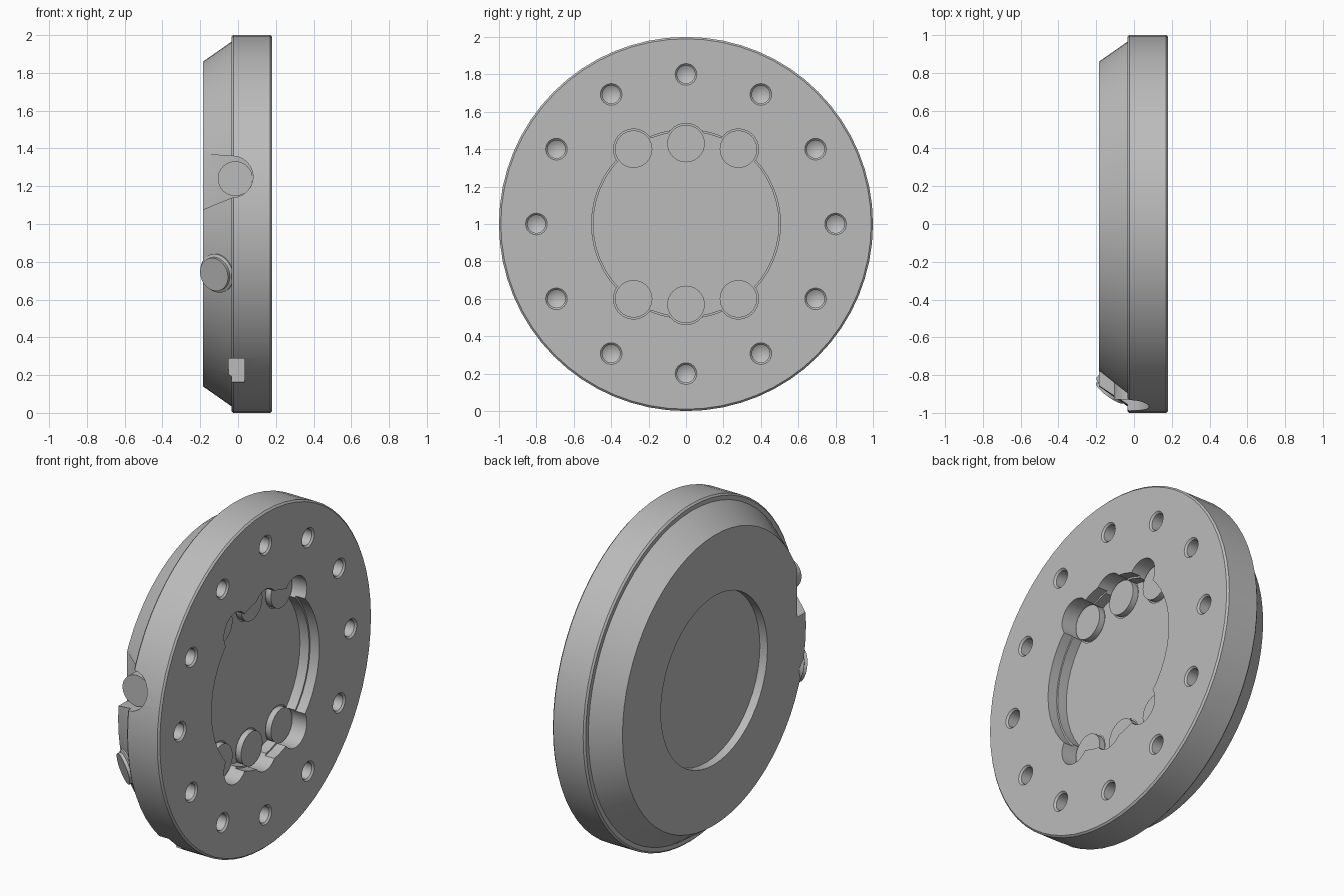
import bpy, bmesh, math
from mathutils import Matrix, Vector

cube = bpy.data.objects.get("Cube")
if cube:
    bpy.data.objects.remove(cube)

GREY = (0.5, 0.5, 0.5, 1)
grey = bpy.data.materials.new("plain grey")
grey.use_nodes = True
grey.diffuse_color = GREY
grey.node_tree.nodes["Principled BSDF"].inputs["Base Color"].default_value = GREY


def finish(name, bm):
    bmesh.ops.recalc_face_normals(bm, faces=bm.faces)
    mesh = bpy.data.meshes.new(name)
    bm.to_mesh(mesh)
    bm.free()
    mesh.materials.append(grey)
    ob = bpy.data.objects.new(name, mesh)
    bpy.context.collection.objects.link(ob)
    return ob


def lathe(name, profile, centre=(0, 0, 0), axis=(1, 0, 0), segments=48):
    """Closed solid of revolution; profile holds (distance along axis, radius)."""
    bm = bmesh.new()
    turn = Vector((1, 0, 0)).rotation_difference(Vector(axis)).to_matrix().to_4x4()
    place = Matrix.Translation(centre) @ turn
    rings = []
    for along, r in profile:
        angles = [2 * math.pi * i / segments for i in range(segments)] if r else [0]
        rings.append([bm.verts.new(place @ Vector((along, r * math.sin(a), r * math.cos(a))))
                      for a in angles])
    for a, b in zip(rings, rings[1:]):
        for i in range(segments):
            j = (i + 1) % segments
            if len(a) == 1:
                bm.faces.new((a[0], b[j], b[i]))
            else:
                bm.faces.new((a[i], a[j], b[j], b[i]))
    for ring in (rings[0], rings[-1]):
        if len(ring) > 1:
            bm.faces.new(ring)
    return finish(name, bm)


def cut(target, cutter):
    cutter.hide_render = True
    mod = target.modifiers.new(cutter.name, 'BOOLEAN')
    mod.operation, mod.solver, mod.object = 'DIFFERENCE', 'EXACT', cutter
    bpy.context.view_layer.objects.active = target
    bpy.ops.object.modifier_apply(modifier=mod.name)
    bpy.data.objects.remove(cutter)


# Main disc: flat rim, narrow step and conical back
disc = lathe("disc_body", [(-0.185, 0.86), (-0.035, 0.965), (-0.035, 0.99), (-0.025, 1.0),
                           (0.17, 1.0), (0.18, 0.99)], (0, 0, 1), segments=64)

# Round recesses in the front and back faces
cut(disc, lathe("front_recess", [(0.06, 0.495), (0.12, 0.495), (0.12, 0.505), (0.3, 0.505)], (0, 0, 1)))
cut(disc, lathe("back_recess", [(-0.3, 0.5), (-0.135, 0.5)], (0, 0, 1)))

# Six round pockets, each holding a low disc
parts = []
for y in (-0.28, 0, 0.28):
    for side in (-1, 1):
        centre = (0, y, 1 + side * (0.4 if y else 0.43))
        cut(disc, lathe("pocket", [(0.055, 0.108), (0.3, 0.108)], centre, segments=32))
        parts.append(lathe("pocket_disc", [(0.04, 0.1), (0.09, 0.1)], centre, segments=32))

# Ring of twelve drilled holes with chamfered mouths and pointed ends
for i in range(12):
    a = math.radians(30 * i)
    cut(disc, lathe("drilled_hole", [(0.06, 0), (0.09, 0.048), (0.17, 0.048), (0.182, 0.06), (0.3, 0.06)],
                    (0, 0.8 * math.sin(a), 1 + 0.8 * math.cos(a)), segments=24))

# Flared side notch with a sloping floor
outline = [(-0.3, 1.03), (-0.03, 1.14)]
for i in range(1, 12):
    a = math.radians(-90 + 15 * i)
    outline.append((-0.03 + 0.11 * math.cos(a), 1.25 + 0.11 * math.sin(a)))
outline += [(-0.03, 1.36), (-0.3, 1.375)]
bm = bmesh.new()
outer = [bm.verts.new((x, -1.2, z)) for x, z in outline]
inner = [bm.verts.new((x, -0.88 - 0.55 * x, z)) for x, z in outline]
bm.faces.new(outer)
bm.faces.new(inner)
for i in range(len(outline)):
    j = (i + 1) % len(outline)
    bm.faces.new((outer[i], outer[j], inner[j], inner[i]))
cut(disc, finish("side_notch", bm))
parts.append(lathe("notch_button", [(0, 0.092), (0.11, 0.092)], (-0.015, -0.82, 1.24), (0, -1, 0), 32))

# Raised round button standing on the cone
spoke = Vector((0, -math.cos(0.29), -math.sin(0.29)))
normal = (spoke * 0.82 + Vector((-0.57, 0, 0))).normalized()
base = Vector((-0.11, 0, 1)) + spoke * 0.91
parts.append(lathe("cone_button", [(-0.04, 0.105), (0.005, 0.105), (0.012, 0.09), (0.03, 0.09)],
                   base, normal, 32))

# Small rectangular socket low on the rim
bm = bmesh.new()
bmesh.ops.create_cube(bm, size=1, matrix=Matrix.Translation((-0.007, -0.66, 0.225))
                      @ Matrix.Diagonal((0.085, 0.26, 0.125, 1)))
cut(disc, finish("socket", bm))

# Smooth round walls while keeping crisp edges
for ob in [disc] + parts:
    bpy.ops.object.select_all(action='DESELECT')
    ob.select_set(True)
    bpy.context.view_layer.objects.active = ob
    bpy.ops.object.shade_smooth_by_angle(angle=math.radians(25))
